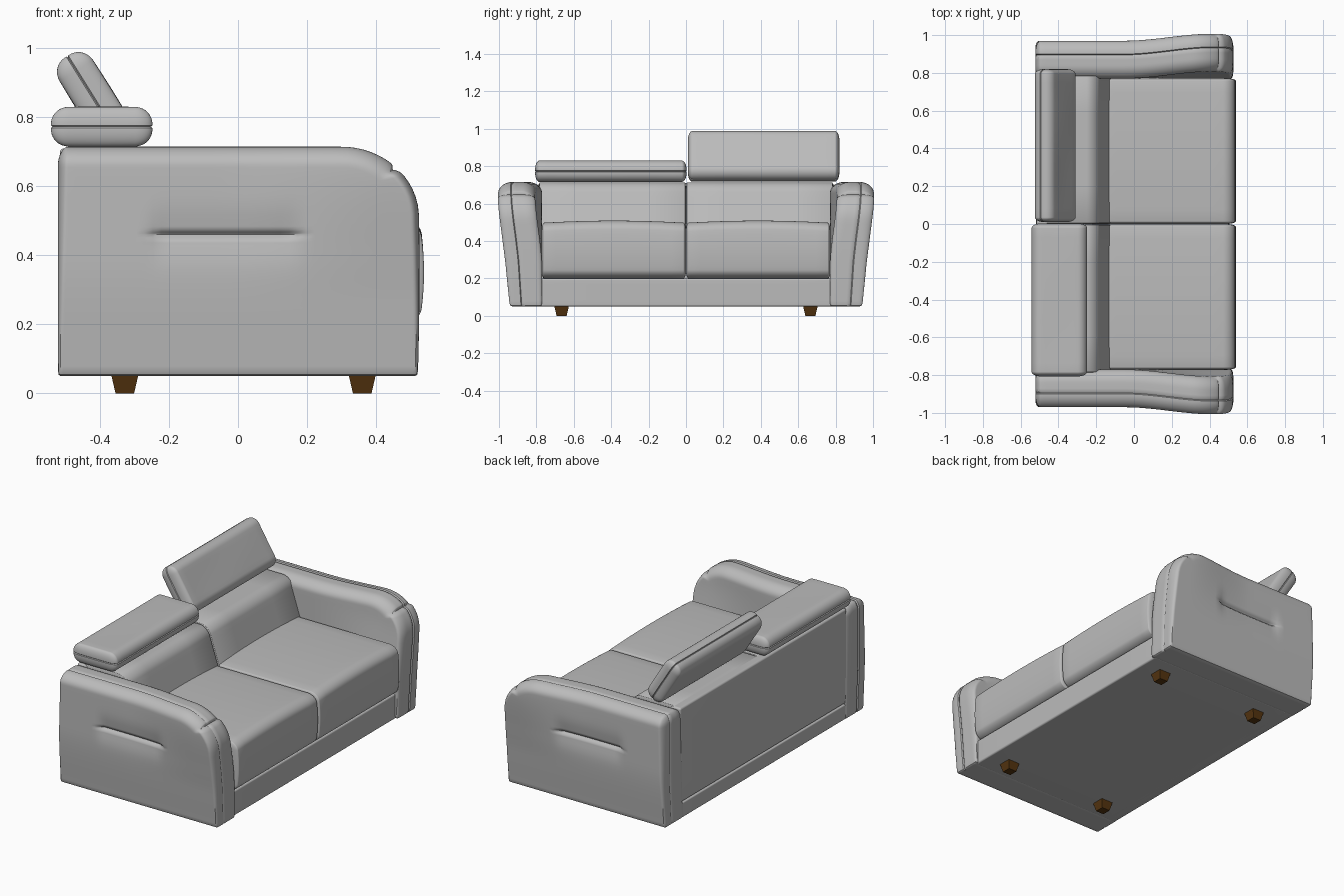
import bpy, bmesh, math
from mathutils import Matrix, Vector

if "Cube" in bpy.data.objects:
    bpy.data.objects.remove(bpy.data.objects["Cube"])


def material(name, color):
    m = bpy.data.materials.new(name)
    m.use_nodes = True
    m.diffuse_color = color
    m.node_tree.nodes["Principled BSDF"].inputs["Base Color"].default_value = color
    return m


FABRIC = material("grey upholstery", (0.5, 0.5, 0.5, 1))
WOOD = material("dark brown wood", (0.09, 0.035, 0.005, 1))


def smoothstep(a, b, v):
    t = min(max((v - a) / (b - a), 0), 1)
    return t * t * (3 - 2 * t)


def finish(bm, name, mat, smooth=True):
    bmesh.ops.recalc_face_normals(bm, faces=bm.faces)
    mesh = bpy.data.meshes.new(name)
    bm.to_mesh(mesh)
    bm.free()
    mesh.materials.append(mat)
    ob = bpy.data.objects.new(name, mesh)
    bpy.context.collection.objects.link(ob)
    if smooth:
        bpy.ops.object.select_all(action="DESELECT")
        ob.select_set(True)
        bpy.context.view_layer.objects.active = ob
        bpy.ops.object.shade_smooth_by_angle(angle=math.radians(40))
    return ob


def cuts(h, r, n, extra):
    """Grid positions along one axis, denser in the rounded edges."""
    edge = [h - r + r * math.tan(math.pi / 4 * k / 5) for k in range(6)]
    inner = [(h - r) * (2 * k / n - 1) for k in range(1, n)]
    return sorted({round(v, 5) for v in edge + [-e for e in edge] + inner + list(extra)})


def padded_box(name, lo, hi, radii, n=(6, 6, 6), extra=((), (), ()), low=1.0, deform=None):
    """Box with elliptical rounded edges; low scales the rounding at the bottom."""
    lo, hi = Vector(lo), Vector(hi)
    mid, half = (lo + hi) / 2, (hi - lo) / 2
    grid = [cuts(half[i], radii[i], n[i], [e - mid[i] for e in extra[i]]) for i in range(3)]
    bm, made = bmesh.new(), {}

    def vert(p):
        key = tuple(p)
        if key not in made:
            f = low + (1 - low) * (p[2] / half.z + 1) / 2
            core, d = Vector(), Vector()
            for i in range(3):
                r = radii[i] * f
                c = half[i] - r
                core[i] = min(max(p[i], -c), c)
                d[i] = (p[i] - core[i]) / r
            if d.length > 0:
                d.normalize()
            q = mid + core + Vector([d[i] * radii[i] * f for i in range(3)])
            made[key] = bm.verts.new(deform(q, mid + Vector(p)) if deform else q)
        return made[key]

    for axis in range(3):
        a, b = (axis + 1) % 3, (axis + 2) % 3
        for side in (grid[axis][0], grid[axis][-1]):
            for u0, u1 in zip(grid[a], grid[a][1:]):
                for v0, v1 in zip(grid[b], grid[b][1:]):
                    corners = []
                    for u, v in ((u0, v0), (u1, v0), (u1, v1), (u0, v1)):
                        p = [0, 0, 0]
                        p[axis], p[a], p[b] = side, u, v
                        corners.append(vert(p))
                    bm.faces.new(corners)
    return finish(bm, name, FABRIC)


# Arms: rounded front corner, outward flare, stitched seam and side pleat
SEAM, PLEAT = 0.895, 0.46


def arm_shape(sign):
    def shape(q, p):
        x, y, z = q
        if abs(p.y - SEAM) < 1e-4:
            x *= 0.988
            z -= 0.006 * smoothstep(0.6, 0.7, z)
        a, b = (x - 0.3) / 0.22, (z - 0.515) / 0.2
        if a > 0 and b > 0:
            s = max(a, b) / math.hypot(a, b)
            x, z = 0.3 + a * s * 0.22, 0.515 + b * s * 0.2
        x += 0.006 * smoothstep(0, 0.5, x) * math.sin(math.pi * min(z / 0.7, 1))
        outer = (y - 0.77) / 0.2
        window = smoothstep(-0.27, -0.22, x) * (1 - smoothstep(0.15, 0.2, x))
        dent = 0.016 * math.exp(-((z - PLEAT) / 0.009) ** 2)
        dent += 0.012 * math.exp(-((z - PLEAT) / 0.06) ** 2)
        y -= outer ** 3 * window * dent
        y -= outer * 0.035 * (1 - smoothstep(-0.1, 0.4, z))
        y += 0.038 * smoothstep(-0.05, 0.42, x) * smoothstep(0.25, 0.68, z)
        return Vector((x, sign * y, z))
    return shape


pleat_rows = [PLEAT + k * 0.008 for k in range(-4, 5)]
for side, sign in (("left", 1), ("right", -1)):
    padded_box(side + "_arm", (-0.522, 0.77, 0.05), (0.52, 0.97, 0.715),
               (0.03, 0.07, 0.06), (40, 4, 20), ((), (SEAM,), pleat_rows),
               low=0.25, deform=arm_shape(sign))

# Base frame, rear rail and rear panel
padded_box("base_frame", (-0.5, -0.79, 0.05), (0.505, 0.79, 0.2), (0.01, 0.01, 0.01))
padded_box("rear_rail", (-0.518, -0.79, 0.05), (-0.45, 0.79, 0.14), (0.008, 0.008, 0.008))
padded_box("rear_panel", (-0.516, -0.79, 0.143), (-0.45, 0.79, 0.71), (0.012, 0.012, 0.012))


# Seat cushions: bulging front and softly domed top
def seat_shape(q, p):
    x, y, z = q
    bulge = max(1 - ((z - 0.35) / 0.15) ** 2, 0)
    x += 0.014 * bulge * smoothstep(0.3, 0.53, x)
    dome = max(1 - ((abs(y) - 0.385) / 0.385) ** 2, 0)
    z += 0.012 * dome * smoothstep(0.35, 0.5, z)
    return Vector((x, y, z))


# Back cushions: front face leans back towards the top
def back_shape(q, p):
    x, y, z = q
    front = smoothstep(-0.45, -0.2, x)
    x -= front * 0.33 * (z - 0.5)
    return Vector((x, y, z))


for side, y0, y1 in (("left", 0, 0.772), ("right", -0.772, 0)):
    padded_box(side + "_seat_cushion", (-0.2, y0, 0.2), (0.525, y1, 0.497),
               (0.055, 0.014, 0.045), (12, 12, 8), deform=seat_shape)
    padded_box(side + "_back_cushion", (-0.5, y0 * 1.02, 0.3), (-0.13, y1 * 1.02, 0.714),
               (0.05, 0.006, 0.05), (8, 4, 10), deform=back_shape)


# Headrests: piped pads, one lying flat and one raised
def pad_shape(q, p):
    x, y, z = q
    if abs(p.z) < 1e-4:
        x, y = x * 0.965, y * 0.99
    z *= 1 + 0.03 * math.sin(9 * y) * math.cos(14 * x)
    return Vector((x, y, z))


for name, where, tilt in (("right_headrest", (-0.395, -0.402, 0.773), 0),
                          ("left_headrest", (-0.417, 0.415, 0.853), 58)):
    pad = padded_box(name, (-0.147, -0.405, -0.057), (0.147, 0.405, 0.057),
                     (0.05, 0.025, 0.05), (8, 16, 4), ((), (), (0,)), deform=pad_shape)
    pad.matrix_world = Matrix.Translation(where) @ Matrix.Rotation(math.radians(tilt), 4, "Y")

# Tapered wooden feet
for end, x in (("front", 0.36), ("rear", -0.328)):
    for side, y in (("left", 0.665), ("right", -0.665)):
        bm = bmesh.new()
        place = Matrix.Translation((x, y, 0.026)) @ Matrix.Rotation(math.pi / 4, 4, "Z")
        bmesh.ops.create_cone(bm, cap_ends=True, segments=4, radius1=0.038,
                              radius2=0.055, depth=0.052, matrix=place)
        finish(bm, f"{end}_{side}_foot", WOOD, smooth=False)
